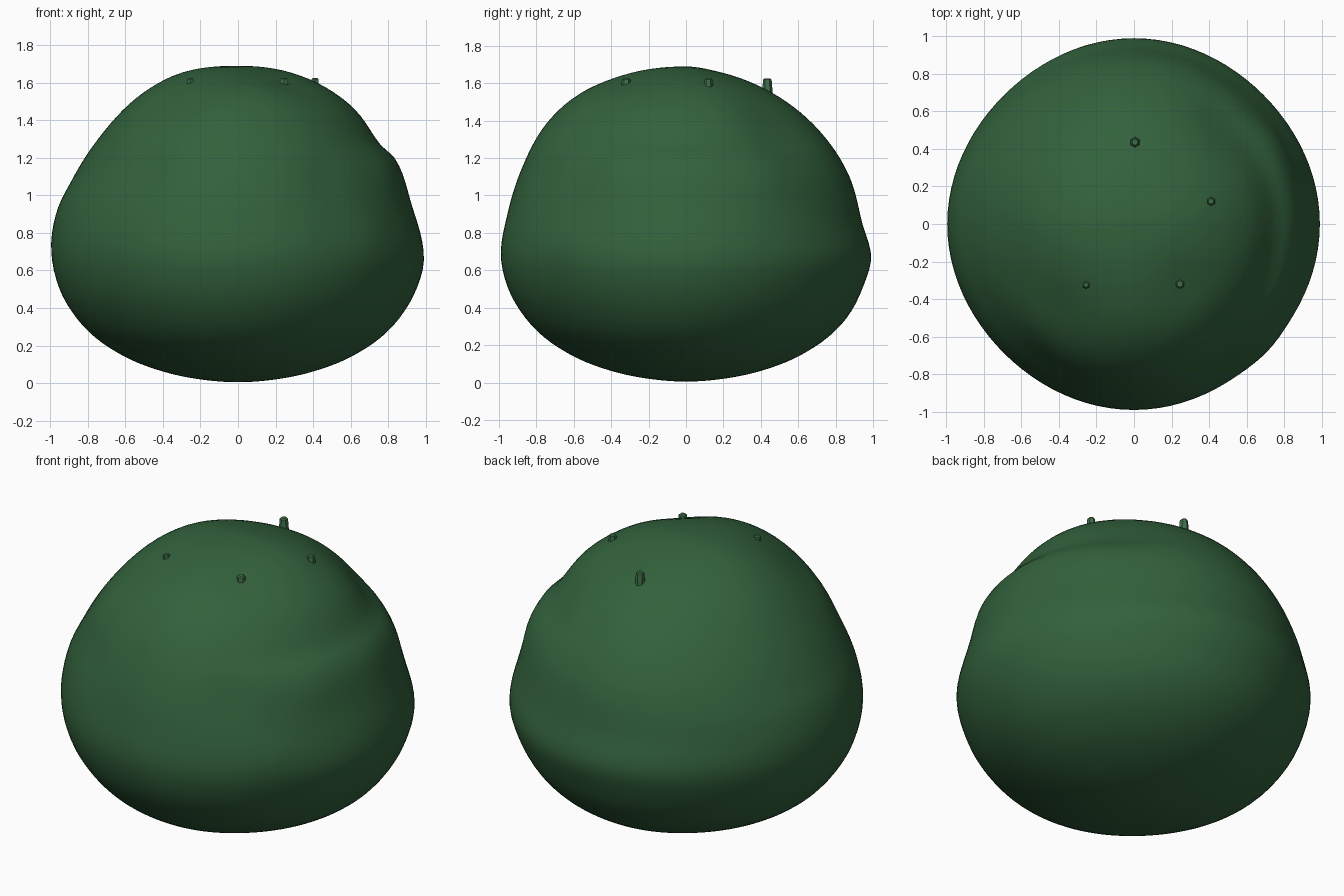
import bpy, bmesh, math
from mathutils import Vector

if "Cube" in bpy.data.objects:
    bpy.data.objects.remove(bpy.data.objects["Cube"])


def material(name, color):
    m = bpy.data.materials.new(name)
    m.diffuse_color = (*color, 1)
    m.use_nodes = True
    m.node_tree.nodes["Principled BSDF"].inputs["Base Color"].default_value = m.diffuse_color
    return m


green = material("dark_green", (0.032, 0.12, 0.045))
light = material("nub_green", (0.05, 0.16, 0.07))

# Side outlines (distance from axis, height) in four directions, sharing the underside
CZ = 0.7
under = [(0.87, 0.36), (0.78, 0.26), (0.62, 0.15), (0.41, 0.065), (0.2, 0.02), (0, 0.005)]
right = [(0, 1.69), (0.24, 1.665), (0.44, 1.59), (0.62, 1.46), (0.75, 1.28), (0.84, 1.19),
         (0.925, 0.95), (0.99, 0.66), (0.95, 0.5)]
back = [(0, 1.69), (0.18, 1.66), (0.45, 1.555), (0.71, 1.35), (0.87, 1.11),
        (0.94, 0.86), (0.99, 0.67), (0.95, 0.52)]
left = [(0, 1.69), (0.31, 1.65), (0.5, 1.55), (0.73, 1.32), (0.88, 1.09),
        (0.96, 0.93), (0.995, 0.72), (0.95, 0.5)]
front = [(0, 1.69), (0.35, 1.64), (0.59, 1.53), (0.75, 1.38), (0.88, 1.14),
         (0.955, 0.9), (0.99, 0.68), (0.95, 0.5)]


def polar(outline):
    return [(math.atan2(x, z - CZ), math.hypot(x, z - CZ)) for x, z in outline + under]


sides = [polar(p) for p in (right, back, left, front)]


def radius(pts, t):
    """Smooth interpolation of an outline at polar angle t."""
    n = len(pts)
    i = next((k for k in range(n - 1) if t <= pts[k + 1][0]), n - 2)

    def slope(k):
        if k in (0, n - 1):
            return 0
        return (pts[k + 1][1] - pts[k - 1][1]) / (pts[k + 1][0] - pts[k - 1][0])
    (t0, r0), (t1, r1) = pts[i], pts[i + 1]
    h = t1 - t0
    u = (t - t0) / h
    return (r0 * (2*u**3 - 3*u**2 + 1) + h * slope(i) * (u**3 - 2*u**2 + u)
            + r1 * (3*u**2 - 2*u**3) + h * slope(i + 1) * (u**3 - u**2))


# Soft lumps and dents: position, strength, width
lumps = [((0.5, 0.5, 1.38), -0.025, 0.22), ((-0.42, -0.45, 1.5), -0.02, 0.2),
         ((0.25, -0.32, 1.57), -0.015, 0.15), ((0.8, -0.4, 1.13), 0.012, 0.15),
         ((0.8, 0.46, 1.13), 0.012, 0.15), ((0.7, -0.67, 0.78), 0.012, 0.15),
         ((-0.58, -0.5, 1.35), 0.012, 0.16), ((0.45, -0.75, 1.08), -0.012, 0.14),
         ((-0.45, -0.75, 1.1), -0.012, 0.14)]


def surface(d):
    t = math.acos(max(-1, min(1, d.z)))
    a = math.atan2(d.y, d.x) % math.tau
    k, f = divmod(a / (math.pi / 2), 1)
    k = int(k) % 4
    f = f * f * (3 - 2 * f)
    r = radius(sides[k], t) * (1 - f) + radius(sides[(k + 1) % 4], t) * f
    r *= 1 - 0.016 * (math.sin(2 * a) * math.sin(t)) ** 2
    p = d * r + Vector((0, 0, CZ))
    for pos, s, w in lumps:
        p += d * s * math.exp(-((p - Vector(pos)).length / w) ** 2)
    return p


def finish(name, bm, mat, smooth_angle):
    me = bpy.data.meshes.new(name)
    bm.to_mesh(me)
    bm.free()
    ob = bpy.data.objects.new(name, me)
    bpy.context.collection.objects.link(ob)
    me.materials.append(mat)
    bpy.ops.object.select_all(action='DESELECT')
    ob.select_set(True)
    bpy.context.view_layer.objects.active = ob
    bpy.ops.object.shade_smooth_by_angle(angle=math.radians(smooth_angle))


# Lumpy rounded body
bm = bmesh.new()
bmesh.ops.create_uvsphere(bm, u_segments=96, v_segments=64, radius=1)
for v in bm.verts:
    v.co = surface(v.co.normalized())
finish("body", bm, green, 80)

# Small tapered six-sided nubs on the crown
for i, (x, y, r) in enumerate([(0.005, 0.435, 0.03), (0.41, 0.12, 0.028),
                               (0.245, -0.32, 0.03), (-0.255, -0.325, 0.025)]):
    bm = bmesh.new()
    bmesh.ops.create_cone(bm, cap_ends=True, segments=6, radius1=r, radius2=r * 0.75, depth=0.1)
    top = [e for e in bm.edges if all(v.co.z > 0 for v in e.verts)]
    bmesh.ops.bevel(bm, geom=top, offset=0.006, segments=1, affect='EDGES')
    bmesh.ops.translate(bm, verts=bm.verts, vec=(x, y, 1.575))
    finish(f"nub_{i + 1}", bm, light, 40)
